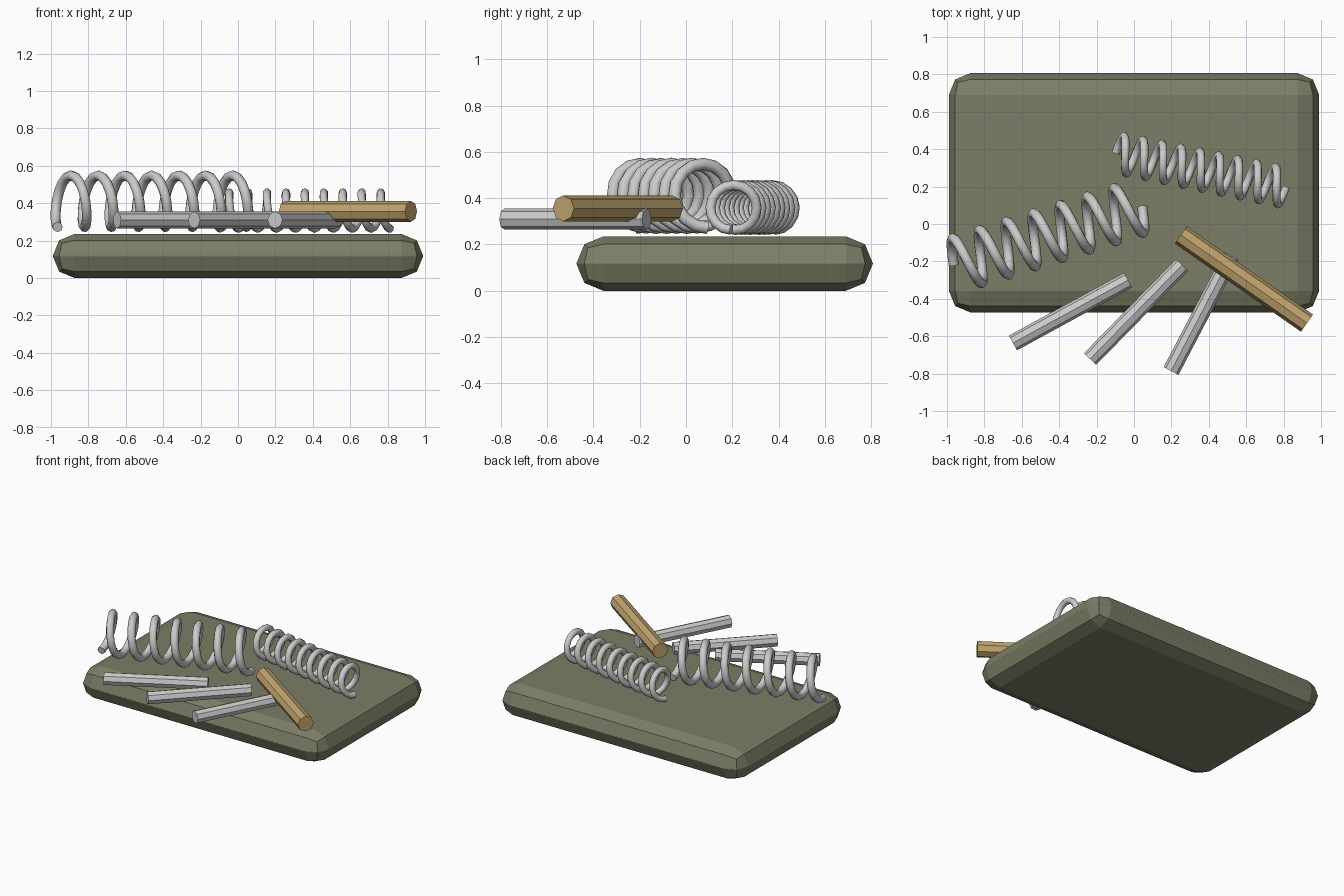
import bpy, math
from mathutils import Vector

if "Cube" in bpy.data.objects:
    bpy.data.objects.remove(bpy.data.objects["Cube"])


def material(name, rgb):
    m = bpy.data.materials.new(name)
    m.diffuse_color = (*rgb, 1)
    m.use_nodes = True
    m.node_tree.nodes["Principled BSDF"].inputs["Base Color"].default_value = m.diffuse_color
    return m


olive = material("olive", (0.20, 0.21, 0.135))
brass = material("brass", (0.54, 0.38, 0.16))


def rod(name, start, end, z, radius, mat=None):
    # octagonal bar lying flat between two plan points
    a, b = Vector((*start, z)), Vector((*end, z))
    d = b - a
    bpy.ops.mesh.primitive_cylinder_add(
        vertices=8, radius=radius, depth=d.length, location=(a + b) / 2,
        rotation=(0, math.pi / 2, math.atan2(d.y, d.x)))
    ob = bpy.context.object
    ob.name = name
    if mat:
        ob.data.materials.append(mat)
    return ob


def spring(name, centre, angle, t0, t1, turns, radius, wire, steps=16):
    # helix about a horizontal axis, starting and ending at its lowest point
    d = Vector((math.cos(angle), math.sin(angle), 0))
    n = Vector((-d.y, d.x, 0))
    cu = bpy.data.curves.new(name, 'CURVE')
    cu.dimensions = '3D'
    cu.bevel_depth = wire
    cu.bevel_resolution = 2
    cu.use_fill_caps = True
    count = turns * steps
    sp = cu.splines.new('POLY')
    sp.points.add(count)
    for i, p in enumerate(sp.points):
        th = 2 * math.pi * i / steps
        v = (Vector(centre) + d * (t0 + (t1 - t0) * i / count)
             + n * radius * math.sin(th) - Vector((0, 0, radius * math.cos(th))))
        p.co = (*v, 1)
    ob = bpy.data.objects.new(name, cu)
    bpy.context.collection.objects.link(ob)
    bpy.ops.object.select_all(action='DESELECT')
    ob.select_set(True)
    bpy.context.view_layer.objects.active = ob
    bpy.ops.object.convert(target='MESH')
    bpy.ops.object.shade_smooth_by_angle(angle=math.radians(50))
    return ob


# Padded base slab with two-step rounded edges
bpy.ops.mesh.primitive_cube_add(size=1, location=(0, 0.167, 0.1175))
base = bpy.context.object
base.name = "base_slab"
base.scale = (1.98, 1.28, 0.235)
bpy.ops.object.transform_apply(location=False, rotation=False, scale=True)
bev = base.modifiers.new("edge_rounding", 'BEVEL')
bev.width = 0.116
bev.segments = 2
base.data.materials.append(olive)

# Coil springs
spring("large_spring", (-0.449, -0.059, 0.41), math.radians(17.2),
       -0.539, 0.516, 7, 0.138, 0.027)
spring("small_spring", (0.353, 0.289, 0.36), math.radians(-11.5),
       -0.460, 0.470, 9, 0.097, 0.022)

# Fanned steel pins
pins = [((-0.647, -0.636), (-0.032, -0.300)),
        ((-0.235, -0.722), (0.257, -0.219)),
        ((0.198, -0.786), (0.520, -0.170))]
for i, (a, b) in enumerate(pins):
    rod(f"steel_pin_{i + 1}", a, b, 0.31, 0.045)

# Brass pin lying across the last steel pin
rod("brass_pin", (0.251, -0.059), (0.925, -0.530), 0.356, 0.056, brass)
